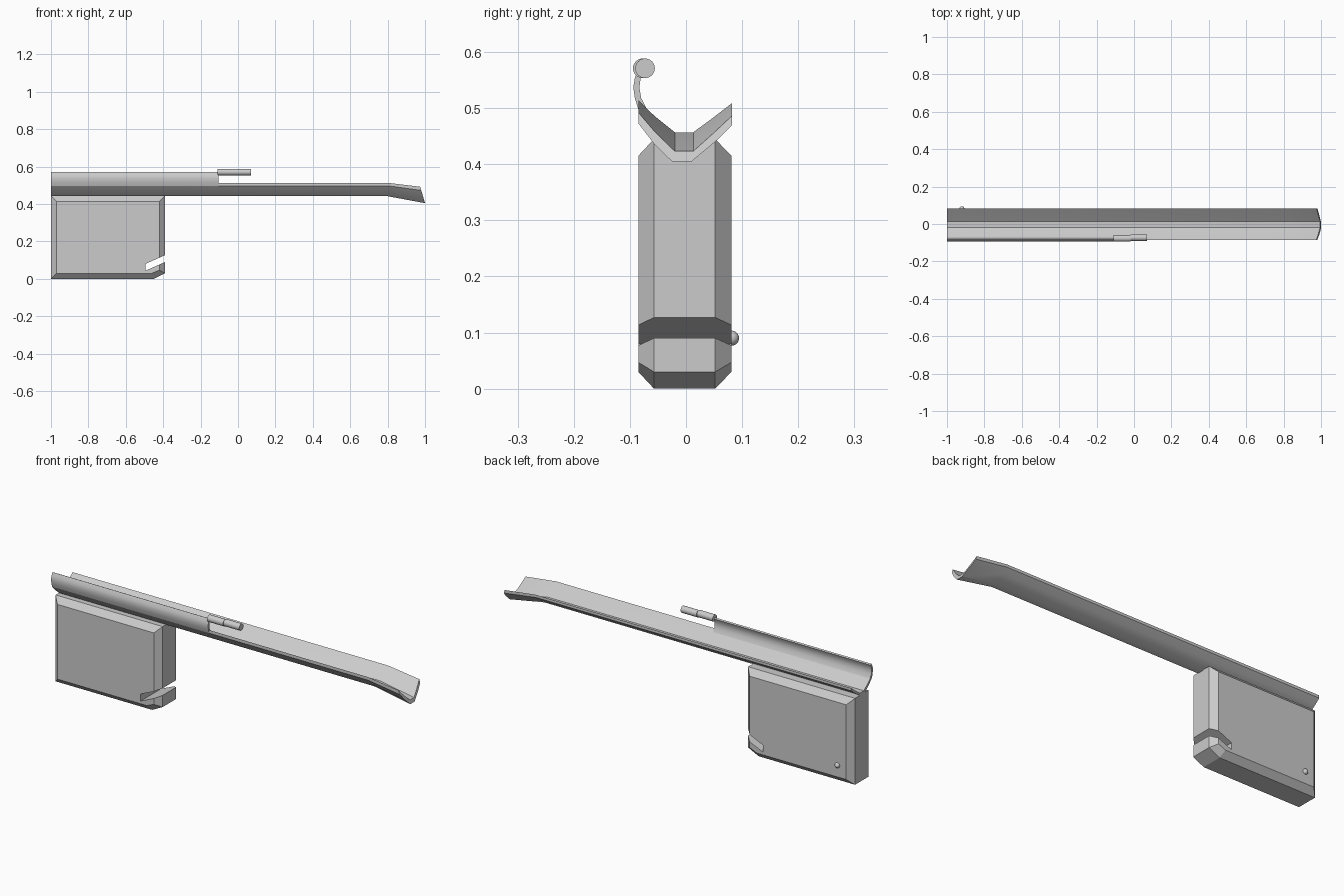
import bpy, bmesh, math

if "Cube" in bpy.data.objects:
    bpy.data.objects.remove(bpy.data.objects["Cube"])


def loft(name, rings, smooth=False):
    """Skin a list of equal-length closed rings and cap both ends."""
    bm = bmesh.new()
    vs = [[bm.verts.new(p) for p in ring] for ring in rings]
    n = len(vs[0])
    for a, b in zip(vs, vs[1:]):
        for i in range(n):
            j = (i + 1) % n
            bm.faces.new((a[i], a[j], b[j], b[i]))
    bm.faces.new(vs[0])
    bm.faces.new(vs[-1])
    bmesh.ops.recalc_face_normals(bm, faces=bm.faces)
    me = bpy.data.meshes.new(name)
    bm.to_mesh(me)
    bm.free()
    ob = bpy.data.objects.new(name, me)
    bpy.context.collection.objects.link(ob)
    if smooth:
        smooth_shade(ob)
    return ob


def smooth_shade(ob):
    bpy.ops.object.select_all(action='DESELECT')
    ob.select_set(True)
    bpy.context.view_layer.objects.active = ob
    bpy.ops.object.shade_smooth_by_angle(angle=math.radians(35))


def at_y(profile, y):
    return [(x, y, z) for x, z in profile]


def at_x(profile, x):
    return [(x, y, z) for y, z in profile]


# housing: chamfered box with a clipped lower front corner
full = [(-1, 0), (-.45, 0), (-.39, .03), (-.39, .445), (-1, .445)]
inset = [(-.97, .03), (-.46, .03), (-.42, .047), (-.42, .415), (-.97, .415)]
housing = loft("housing", [at_y(inset, -.085), at_y(full, -.057),
                           at_y(full, .052), at_y(inset, .081)])

# slanted slot through the lower front of the housing
slot = [(-.495, .044), (-.345, .11), (-.345, .147), (-.495, .08)]
cutter = loft("slot_cutter", [at_y(slot, -.2), at_y(slot, .2)])
cutter.hide_render = True
cutter.hide_set(True)
mod = housing.modifiers.new("slot", 'BOOLEAN')
mod.operation = 'DIFFERENCE'
mod.solver = 'EXACT'
mod.object = cutter

# long trough, its far end bent down
outer = [(.082, .495), (.055, .473), (.01, .442), (-.025, .442), (-.057, .468), (-.085, .498)]
inner = [(-.085, .514), (-.055, .485), (-.02, .457), (.013, .457), (.047, .482), (.082, .509)]
section = outer + inner
tip = []
for y, z in section:
    h = (z - .442) / .07
    tip.append((1 - .025 * h, y, z - .037 + .015 * h))
loft("trough", [at_x(section, -1), at_x(section, .8), tip], True)

# curled lip along the near side of the trough
lip = [(-.085, .498), (-.091, .517), (-.094, .537), (-.091, .555), (-.082, .572),
       (-.074, .568), (-.081, .553), (-.083, .537), (-.08, .518), (-.07, .499)]
loft("side_lip", [at_x(lip, -1), at_x(lip, -.105)], True)

# two-piece pin at the end of the lip
for name, x, y in (("pin_rear", -.065, -.077), ("pin_front", .025, -.073)):
    bpy.ops.mesh.primitive_cylinder_add(vertices=24, radius=.0175, depth=.09,
                                        location=(x, y, .571), rotation=(0, math.pi / 2, 0))
    bpy.context.object.name = name
    smooth_shade(bpy.context.object)

# small round button on the far side of the housing
bpy.ops.mesh.primitive_uv_sphere_add(segments=20, ring_count=12, radius=.0135,
                                     location=(-.92, .081, .09))
bpy.context.object.name = "button"
smooth_shade(bpy.context.object)
